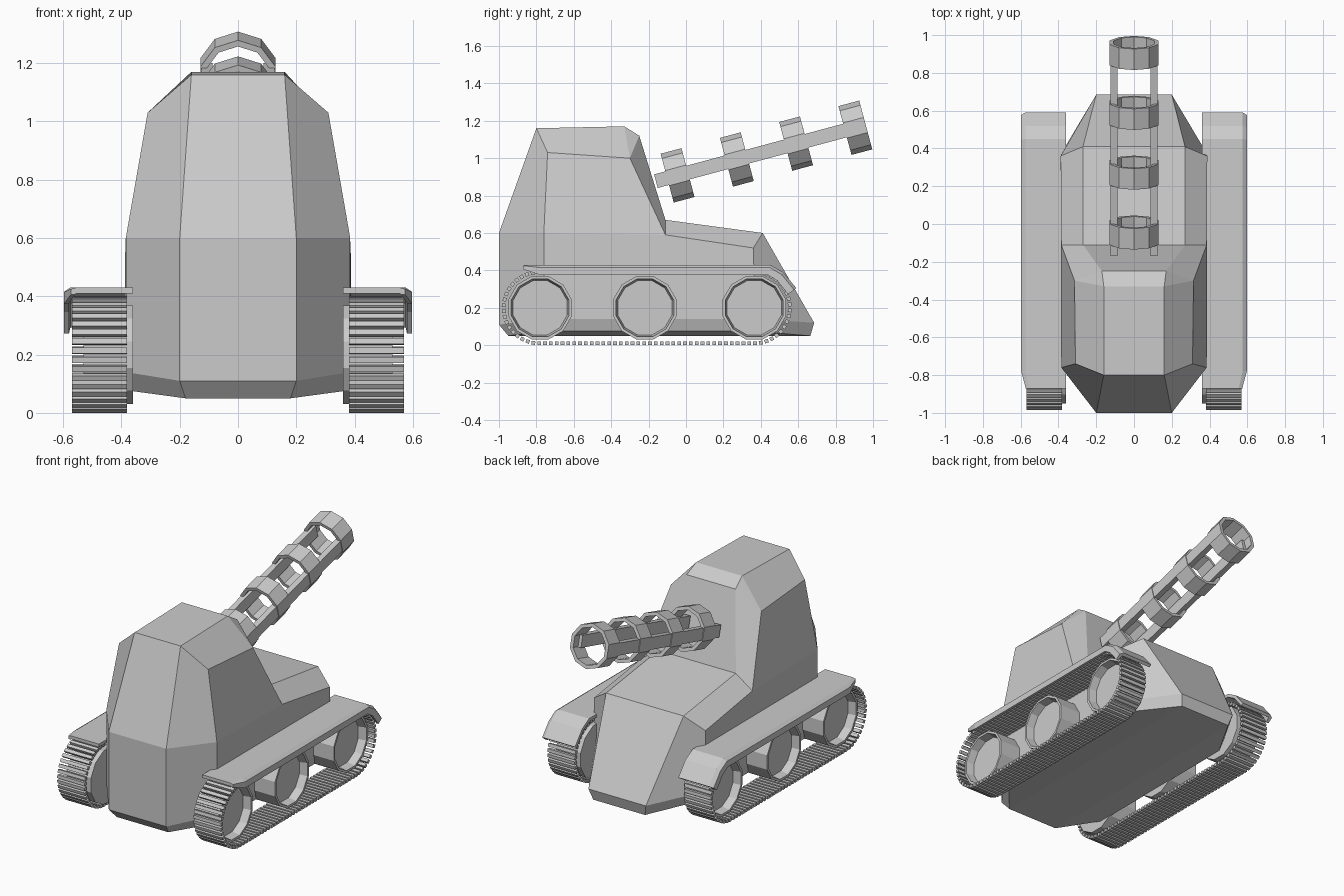
import bpy, bmesh, math
from mathutils import Matrix, Vector

if "Cube" in bpy.data.objects:
    bpy.data.objects.remove(bpy.data.objects["Cube"])

grey = bpy.data.materials.new("plain_grey")
grey.diffuse_color = (0.6, 0.6, 0.6, 1)
grey.use_nodes = True
grey.node_tree.nodes["Principled BSDF"].inputs["Base Color"].default_value = grey.diffuse_color


def finish(name, bm, mirror=False):
    bmesh.ops.remove_doubles(bm, verts=bm.verts, dist=0.0005)
    bmesh.ops.recalc_face_normals(bm, faces=bm.faces)
    me = bpy.data.meshes.new(name)
    bm.to_mesh(me)
    bm.free()
    me.materials.append(grey)
    ob = bpy.data.objects.new(name, me)
    bpy.context.collection.objects.link(ob)
    if mirror:
        ob.modifiers.new("Mirror", 'MIRROR').use_mirror_merge = False
    return ob


def loft(bm, rings, close):
    """Quads between successive closed rings; cap the ends unless looped."""
    vs = [[bm.verts.new(p) for p in r] for r in rings]
    n = len(vs[0])
    pairs = list(zip(vs, vs[1:])) + ([(vs[-1], vs[0])] if close else [])
    for a, b in pairs:
        for i in range(n):
            j = (i + 1) % n
            bm.faces.new((a[i], a[j], b[j], b[i]))
    if not close:
        bm.faces.new(vs[0])
        bm.faces.new(vs[-1])


def lathe(bm, profile, sides, matrix, phase, close):
    """Turn (radius, along) points about local X."""
    rings = []
    for r, a in profile:
        angles = [phase + math.tau * i / sides for i in range(sides)]
        rings.append([matrix @ Vector((a, r * math.cos(t), r * math.sin(t))) for t in angles])
    loft(bm, rings, close)


# Hull and cabin: a middle outline and a chamfered side outline
middle = [(.18, -.95, .05), (.2, -1, .11), (.2, -1, .6), (.16, -.8, 1.16), (.16, -.33, 1.17),
          (.17, -.25, 1.12), (.27, -.11, .67), (.27, .41, .6), (.2, .685, .12), (.18, .665, .05)]
side = [(.365, -.74, .075), (.385, -.76, .14), (.385, -.76, .6), (.31, -.74, 1.03), (.315, -.3, 1.0),
        (.315, -.3, 1.0), (.385, -.11, .59), (.388, .36, .52), (.388, .37, .14), (.365, .36, .075)]
bm = bmesh.new()
cols = []
for outline, s in ((side, -1), (middle, -1), (middle, 1), (side, 1)):
    pts = outline[:5] + outline[6:] if outline is side else outline
    v = [bm.verts.new((s * x, y, z)) for x, y, z in pts]
    if outline is side:
        v.insert(5, v[4])
    cols.append(v)
for a, b in zip(cols, cols[1:]):
    for i in range(10):
        j = (i + 1) % 10
        bm.faces.new(list(dict.fromkeys((a[i], a[j], b[j], b[i]))))
for c in (cols[0], cols[3]):
    for ids in ((0, 1, 8, 9), (1, 2, 6, 7, 8), (2, 3, 4, 6)):
        bm.faces.new([c[i] for i in ids])
finish("hull", bm)

# Dished road wheels
for k, y in enumerate((-.78, -.22, .365)):
    bm = bmesh.new()
    lathe(bm, [(.175, .36), (.175, .53), (.16, .53), (.15, .48)], 12,
          Matrix.Translation((0, y, .2)), math.radians(15), False)
    finish(f"wheel_{k + 1}", bm, True)

# Track links spaced along a stadium path
R, Y0, Y1, ZC = .19, -.785, .365, .2
L = Y1 - Y0
total = 2 * L + math.tau * R
count = 112
bm = bmesh.new()
for i in range(count):
    d = total * i / count
    if d < L:
        y, z, t = Y0 + d, ZC - R, 0
    elif d < L + math.pi * R:
        t = (d - L) / R
        y, z = Y1 + R * math.sin(t), ZC - R * math.cos(t)
    elif d < 2 * L + math.pi * R:
        y, z, t = Y1 - (d - L - math.pi * R), ZC + R, 0
    else:
        t = (d - 2 * L - math.pi * R) / R
        y, z = Y0 - R * math.sin(t), ZC + R * math.cos(t)
    m = Matrix.Translation((.475, y, z)) @ Matrix.Rotation(t, 4, 'X') @ Matrix.Diagonal((.19, .02, .02, 1))
    bmesh.ops.create_cube(bm, size=1, matrix=m)
finish("track", bm, True)

# Fender: lipped section swept along the track top and down over the end
section = [(.36, 0), (.575, 0), (.597, .015), (.597, .055), (.58, .055), (.575, .02), (.36, .02)]
rear = [(.36, 0), (.555, 0), (.573, .005), (.573, .024), (.56, .024), (.555, .02), (.36, .02)]
path = [(-.87, .43, 0, -1), (-.78, .43, 0, -1), (.45, .43, -.25, -.97),
        (.52, .39, -.6, -.8), (.59, .305, -.8, -.6)]
bm = bmesh.new()
loft(bm, [[(x, y + ny * d, z + nz * d) for x, d in (rear if i == 0 else section)]
          for i, (y, z, ny, nz) in enumerate(path)], False)
finish("fender", bm, True)

# Open gun barrel: four rings on two rails, tilted up 15 degrees
tilt = Matrix.Rotation(math.radians(15), 4, 'X')
start = Matrix.Translation((0, -.045, .908)) @ tilt
for k in range(4):
    bm = bmesh.new()
    m = start @ Matrix.Translation((0, k * .328, 0)) @ Matrix.Rotation(math.pi / 2, 4, 'Z')
    lathe(bm, [(.135, -.0575), (.135, .0575), (.113, .0575), (.113, -.0575)], 10, m, math.pi / 2, True)
    finish(f"barrel_ring_{k + 1}", bm)
bm = bmesh.new()
bmesh.ops.create_cube(bm, size=1, matrix=start @ Matrix.Translation((.106, .435, 0))
                      @ Matrix.Diagonal((.037, 1.11, .075, 1)))
finish("barrel_rail", bm, True)
